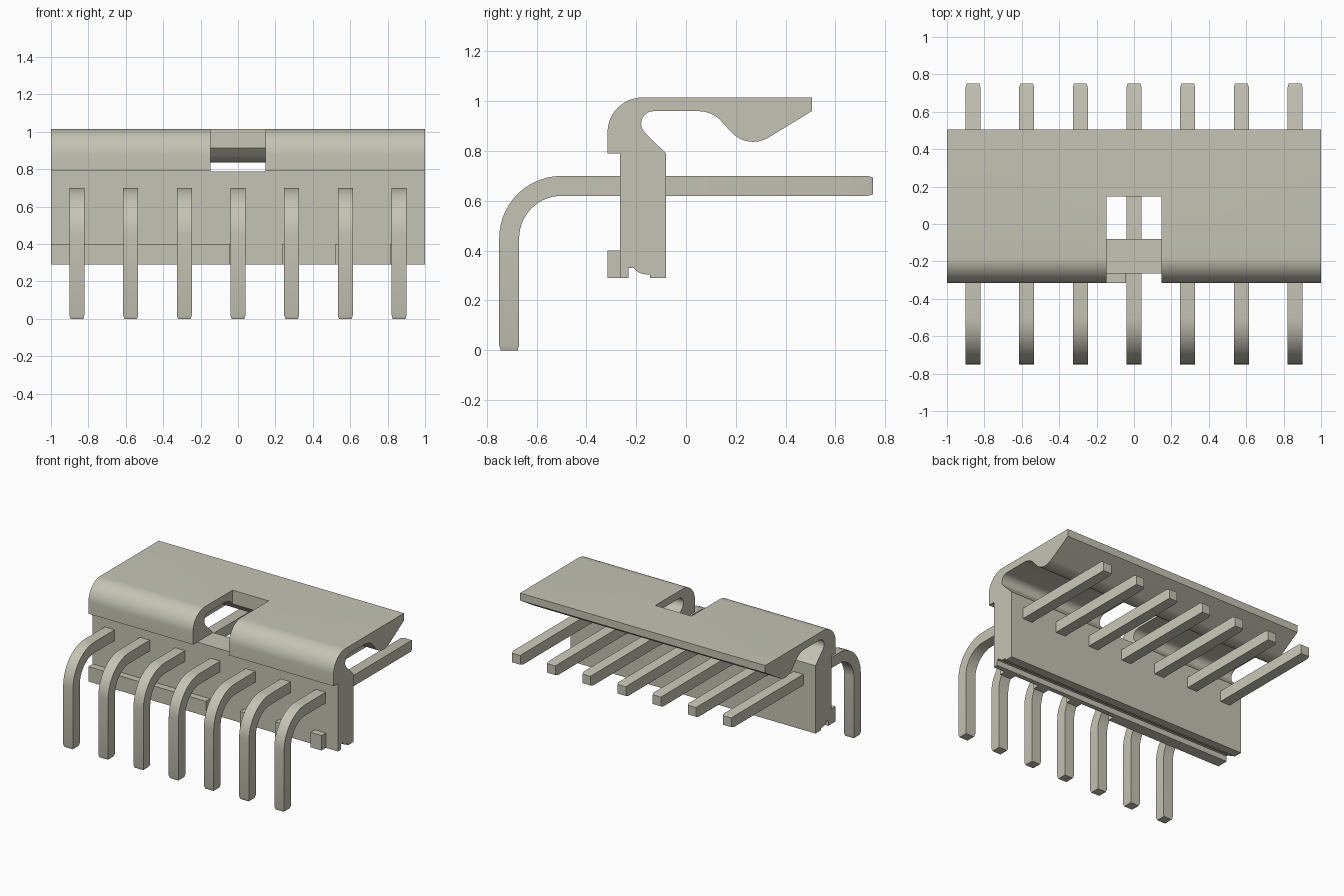
import bpy, bmesh, math

cube = bpy.data.objects.get("Cube")
if cube:
    bpy.data.objects.remove(cube, do_unlink=True)

mat = bpy.data.materials.new("warm grey")
mat.use_nodes = True
colour = (0.56, 0.55, 0.46, 1.0)
mat.diffuse_color = colour
mat.node_tree.nodes["Principled BSDF"].inputs["Base Color"].default_value = colour


def finish(bm, name, smooth=True):
    """Turn a bmesh into a named, coloured object."""
    bmesh.ops.recalc_face_normals(bm, faces=bm.faces)
    mesh = bpy.data.meshes.new(name)
    bm.to_mesh(mesh)
    bm.free()
    mesh.materials.append(mat)
    obj = bpy.data.objects.new(name, mesh)
    bpy.context.collection.objects.link(obj)
    if smooth:
        shade(obj)
    return obj


def shade(obj):
    bpy.ops.object.select_all(action='DESELECT')
    obj.select_set(True)
    bpy.context.view_layer.objects.active = obj
    bpy.ops.object.shade_smooth_by_angle(angle=math.radians(25))


def arc(cy, cz, r, a0, a1, n=10):
    """Points on an arc in the y-z plane, angles in degrees."""
    angles = [math.radians(a0 + (a1 - a0) * i / n) for i in range(n + 1)]
    return [(cy + r * math.cos(a), cz + r * math.sin(a)) for a in angles]


def extrude_x(name, profile, x0, x1, smooth=True):
    """Extrude a y-z outline from x0 to x1."""
    bm = bmesh.new()
    a, b = ([bm.verts.new((x, y, z)) for y, z in profile] for x in (x0, x1))
    bm.faces.new(a)
    bm.faces.new(b)
    n = len(profile)
    for i in range(n):
        j = (i + 1) % n
        bm.faces.new((a[i], a[j], b[j], b[i]))
    return finish(bm, name, smooth)


def rect(y0, y1, z0, z1):
    return [(y0, z0), (y1, z0), (y1, z1), (y0, z1)]


# Housing: upright wall, rounded shoulder, roof and hooked latch
profile = [(-0.265, 0.29), (-0.265, 0.79), (-0.315, 0.79)]
profile += arc(-0.175, 0.875, 0.14, 180, 90, 14)          # shoulder
profile += [(0.505, 1.015), (0.505, 0.96)]                # roof edge
profile += arc(0.27, 0.957, 0.12, 303, 225, 12)           # latch bulge
profile += arc(0.05, 0.835, 0.125, 45, 90, 8)             # latch root
profile += arc(-0.13, 0.91, 0.05, 90, 225, 12)            # throat
profile += [(-0.08, 0.79), (-0.08, 0.29), (-0.145, 0.29), (-0.145, 0.305)]
profile += arc(-0.16, 0.365, 0.06, 270, 215, 5)           # underside groove
profile += [(-0.23, 0.331), (-0.23, 0.29)]
housing = extrude_x("housing", profile, -1, 1, smooth=False)

# Window through the roof and shoulder
cutter = extrude_x("window_cutter", rect(-0.5, 0.147, 0.789, 1.2),
                   -0.148, 0.147, smooth=False)
cutter.hide_render = True
cutter.hide_viewport = True
cut = housing.modifiers.new("window", 'BOOLEAN')
cut.operation = 'DIFFERENCE'
cut.solver = 'EXACT'
cut.object = cutter
bpy.context.view_layer.objects.active = housing
bpy.ops.object.select_all(action='DESELECT')
housing.select_set(True)
bpy.ops.object.modifier_apply(modifier=cut.name)
bpy.data.objects.remove(cutter, do_unlink=True)
shade(housing)

# Foot rail on one half, separate foot blocks on the other
foot = rect(-0.315, -0.264, 0.29, 0.40)
extrude_x("foot_rail", foot, -1, -0.042)
for i, x in enumerate((0.235, 0.522, 0.812)):
    extrude_x(f"foot_block_{i + 1}", foot, x, x + 0.09)


def pin(name, x):
    """Square bent pin swept along its centre line, with tapered tips."""
    h, tip = 0.04, 0.034
    # Each station: centre y, centre z, normal angle, half width
    path = [(-0.71, 0.0, 180, tip), (-0.71, 0.02, 180, h)]
    n = 14
    for i, (y, z) in enumerate(arc(-0.5, 0.45, 0.21, 180, 90, n)):
        path.append((y, z, 180 - 90 * i / n, h))
    path += [(0.73, 0.66, 90, h), (0.75, 0.66, 90, tip)]
    bm = bmesh.new()
    rings = []
    for y, z, angle, w in path:
        ny, nz = math.cos(math.radians(angle)), math.sin(math.radians(angle))
        rings.append([bm.verts.new((x + sx * w, y + sn * w * ny, z + sn * w * nz))
                      for sx, sn in ((-1, -1), (1, -1), (1, 1), (-1, 1))])
    for a, b in zip(rings, rings[1:]):
        for i in range(4):
            j = (i + 1) % 4
            bm.faces.new((a[i], a[j], b[j], b[i]))
    bm.faces.new(rings[0])
    bm.faces.new(rings[-1])
    finish(bm, name, smooth=False)
    shade(bpy.data.objects[name])


# Row of seven pins
for i in range(7):
    pin(f"pin_{i + 1}", (i - 3) * 0.287)
